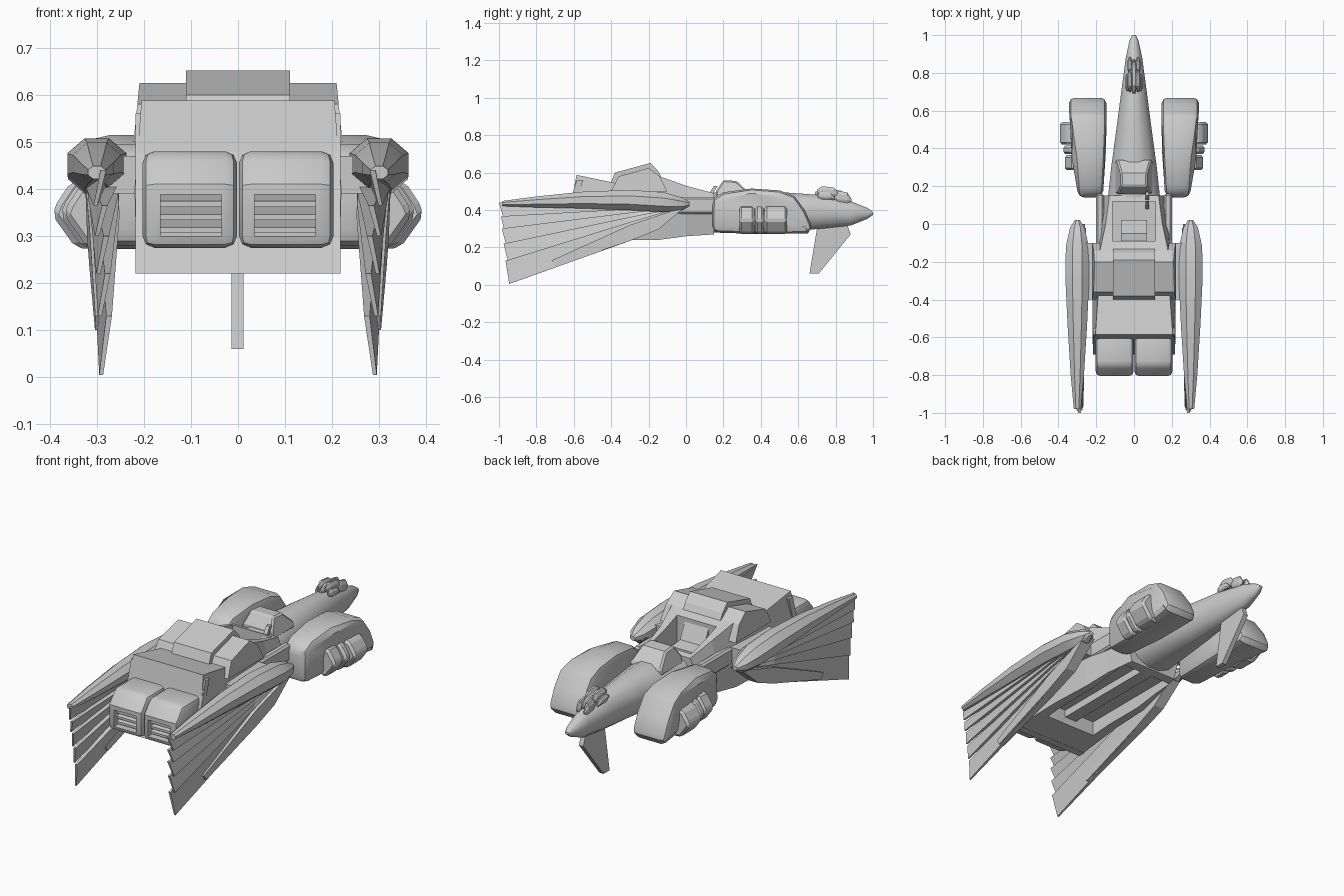
import bpy, bmesh, math
from mathutils import Vector

if "Cube" in bpy.data.objects:
    bpy.data.objects.remove(bpy.data.objects["Cube"])


def build(name, verts, faces, mirror=False, bevel=0, smooth=0, segs=2):
    me = bpy.data.meshes.new(name)
    me.from_pydata(verts, [], faces)
    bm = bmesh.new()
    bm.from_mesh(me)
    bmesh.ops.recalc_face_normals(bm, faces=bm.faces)
    bm.to_mesh(me)
    bm.free()
    ob = bpy.data.objects.new(name, me)
    bpy.context.collection.objects.link(ob)
    bpy.context.view_layer.objects.active = ob
    bpy.ops.object.select_all(action='DESELECT')
    ob.select_set(True)
    if bevel:
        m = ob.modifiers.new("bevel", 'BEVEL')
        m.width, m.segments = bevel, segs
        m.limit_method, m.angle_limit = 'ANGLE', math.radians(40)
        bpy.ops.object.modifier_apply(modifier=m.name)
    if smooth:
        bpy.ops.object.shade_smooth_by_angle(angle=math.radians(smooth))
    if mirror:
        ob.modifiers.new("mirror", 'MIRROR').use_mirror_merge = False
    return ob


def loft(name, rings, **kw):
    n = len(rings[0])
    verts = [p for r in rings for p in r]
    faces = [list(range(n)), list(range(len(verts) - n, len(verts)))]
    for k in range(len(rings) - 1):
        for i in range(n):
            j = (i + 1) % n
            faces.append([k * n + i, k * n + j, k * n + n + j, k * n + n + i])
    return build(name, verts, faces, **kw)


def prism(name, pts, x0, x1, **kw):
    """Side profile (y, z) extruded in x; x0 / x1 may be functions of y, z."""
    f = lambda x, p: x(*p) if callable(x) else x
    return loft(name, [[(f(x, p), *p) for p in pts] for x in (x0, x1)], **kw)


def box(name, x0, x1, y0, y1, z0, z1, **kw):
    return prism(name, [(y0, z0), (y1, z0), (y1, z1), (y0, z1)], x0, x1, **kw)


def spindle(name, secs, cx=0, n=12, **kw):
    """Elliptic sections given as (y, half width, bottom, top)."""
    rings = []
    for y, w, zb, zt in secs:
        a = [2 * math.pi * (i + .5) / n for i in range(n)]
        rings.append([(cx + w * math.cos(t), y, (zb + zt) / 2 + (zt - zb) / 2 * math.sin(t)) for t in a])
    return loft(name, rings, **kw)


def cut(ob, cutter):
    m = ob.modifiers.new("cut", 'BOOLEAN')
    m.operation, m.object, m.solver = 'DIFFERENCE', cutter, 'EXACT'
    while ob.modifiers[0] != m:
        bpy.ops.object.select_all(action='DESELECT')
        ob.modifiers.move(len(ob.modifiers) - 1, 0)
    bpy.context.view_layer.objects.active = ob
    bpy.ops.object.modifier_apply(modifier=m.name)
    bpy.data.objects.remove(cutter)


# Main body: (y at bottom, y at top, bottom width, mid width, top width, bottom z, top z)
secs = [(.15, .15, .14, .17, .13, .27, .49), (0, 0, .17, .19, .15, .26, .53),
        (-.15, -.14, .19, .205, .18, .24, .58), (-.38, -.38, .2, .22, .19, .24, .545),
        (-.66, -.585, .215, .22, .205, .22, .588)]
rings = []
for yb, yt, wb, wm, wt, zb, zt in secs:
    ym = (yb + yt) / 2
    half = [(wb, yb, zb), (wm, ym, .4), (wt, yt, zt)]
    rings.append(half + [(-x, y, z) for x, y, z in reversed(half)])
body = loft("body", rings)
cut(body, box("cockpit_cutter", -.115, .115, -.09, .12, .42, .8))
cut(body, box("belly_cutter", -.15, .15, -.5, .1, .1, .31))
box("belly_strip", -.035, .035, -.5, .12, .27, .32)

# Armour over the back of the cockpit
prism("side_armour", [(-.1, .5), (-.14, .58), (-.2, .625), (-.36, .58), (-.4, .5)],
      .1, lambda y, z: .222 - .1 * (z - .5))
bpy.context.object.modifiers.new("mirror", 'MIRROR')
prism("centre_armour", [(-.09, .5), (-.15, .61), (-.19, .652), (-.38, .6), (-.42, .5)], -.11, .11)
prism("rear_lip", [(-.585, .56), (-.6, .5), (-.69, .22), (-.65, .22), (-.55, .56)], -.218, .218)

# Long nose
spindle("nose", [(1, .01, .375, .39), (.97, .025, .352, .412), (.88, .045, .315, .45),
                 (.7, .07, .295, .485), (.5, .097, .283, .5), (.3, .125, .278, .505),
                 (.12, .145, .275, .495)], smooth=40)

# Cockpit front and fittings
prism("windscreen", [(.34, .49), (.27, .555), (.2, .56), (.16, .5), (.16, .46), (.34, .46)],
      lambda y, z: -.09 + .3 * (z - .49), lambda y, z: .09 - .3 * (z - .49), bevel=.008, segs=1)
prism("seat", [(-.09, .42), (.02, .42), (.02, .45), (-.05, .46), (-.09, .54)], -.07, .07)
prism("lever", [(.08, .42), (.1, .42), (.17, .53), (.15, .53)], .06, .08)
box("cockpit_rail", .16, .2, -.12, .16, .38, .47, mirror=True, bevel=.01, segs=1)

# Nose ornament: a few small tapered lumps
for nm, x, y, w, l, z0, z1 in [("crest", 0, .78, .018, .09, .46, .515), ("horn", .022, .76, .014, .06, .47, .53),
                               ("claw", .036, .75, .013, .045, .455, .5), ("brow", .022, .84, .014, .045, .435, .505)]:
    m = (z0 + z1) / 2
    spindle(nm, [(y + l, w * .3, m - .025, m - .01), (y + l * .5, w, z0, z1 - .008), (y - l * .5, w, z0, z1),
                 (y - l, w * .4, m - .01, m + .01)], cx=x, n=8, mirror=x > 0)

# Keel fin
prism("keel_fin", [(.7, .3), (.66, .06), (.71, .06), (.88, .27), (.86, .33)], -.014, .012)

# Side pods with arched tops
pod_out = lambda y, z: .305 + .04 * min(1, max(0, (y - .4) / .12)) - .04 * max(0, .3 - y)
prism("side_pod", [(.14, .28), (.14, .46), (.2, .495), (.35, .515), (.5, .505), (.58, .475),
                   (.635, .4), (.68, .3), (.65, .275), (.4, .272)],
      lambda y, z: .165 - .02 * min(1, max(0, (y - .14) / .3)), pod_out, mirror=True, bevel=.035, smooth=30)
for nm, y0, y1, out in [("front_vent", .42, .54, .395), ("middle_vent", .37, .415, .378), ("rear_vent", .285, .365, .37)]:
    sec = [(.28, .27), (out - .05, .275), (out, .345), (out - .01, .37), (out - .04, .415), (.28, .43)]
    loft(nm, [[(x, y, z) for x, z in sec] for y in (y0, y1)], mirror=True, bevel=.012, segs=1)

# Twin engines with slatted mouths
engine = prism("engine", [(-.56, .275), (-.56, .48), (-.75, .48), (-.805, .41), (-.805, .275)],
               .002, .203, mirror=True, bevel=.025, smooth=30)
cut(engine, box("mouth_cutter", .035, .165, -.9, -.7, .3, .388))
for i in range(3):
    z = .31 + .028 * i
    prism("engine_slat", [(-.7, z + .012), (-.78, z - .004), (-.78, z + .008), (-.7, z + .024)], .03, .17, mirror=True)

# Wing spars and their mounts
spindle("wing_spar", [(.02, .015, .42, .445), (-.02, .042, .395, .47), (-.12, .066, .385, .5),
                      (-.3, .068, .395, .512), (-.55, .055, .405, .502), (-.8, .038, .412, .475),
                      (-.98, .02, .42, .45)], cx=.3, n=8, mirror=True, smooth=25)
box("wing_mount", .17, .28, -.4, -.1, .39, .47, mirror=True)

# Fanned wing feathers, each tilted like a louvre and thinning to the rear
edge = [(-1, .44), (-.99, .365), (-.985, .3), (-.975, .22), (-.965, .13), (-.945, .005)]
for i in range(5):
    (ya, za), (yb, zb) = edge[i], edge[i + 1]
    top = [(-.02, .43), (-.3, .43 + (za - .43) * .3), (ya, za)]
    low = [(-.02, .415), (-.3, .42 + (zb - .42) * .3), (yb + .012, zb)]
    if i == 4:
        low = [(-.02, .41), (-.3, .235), (yb, zb)]
    rings = []
    for (y1, z1), (y2, z2), t in zip(top, low, (.02, .03 - .002 * i, .006)):
        cx, lean = .298 - .003 * i, .012
        rings.append([(cx - lean - t, y1, z1), (cx - lean + t, y1, z1), (cx + lean * .4 + t * .7, y2, z2),
                      (cx + lean * .4 - t * .7, y2, z2)])
    loft("wing_feather", rings, mirror=True)
prism("wing_leading_edge", [(0, .42), (-.15, .295), (-.3, .235), (-.7, .1), (-.72, .13), (-.3, .32)],
      lambda y, z: .26 + .02 * abs(y), lambda y, z: .325 - .03 * abs(y), mirror=True)
